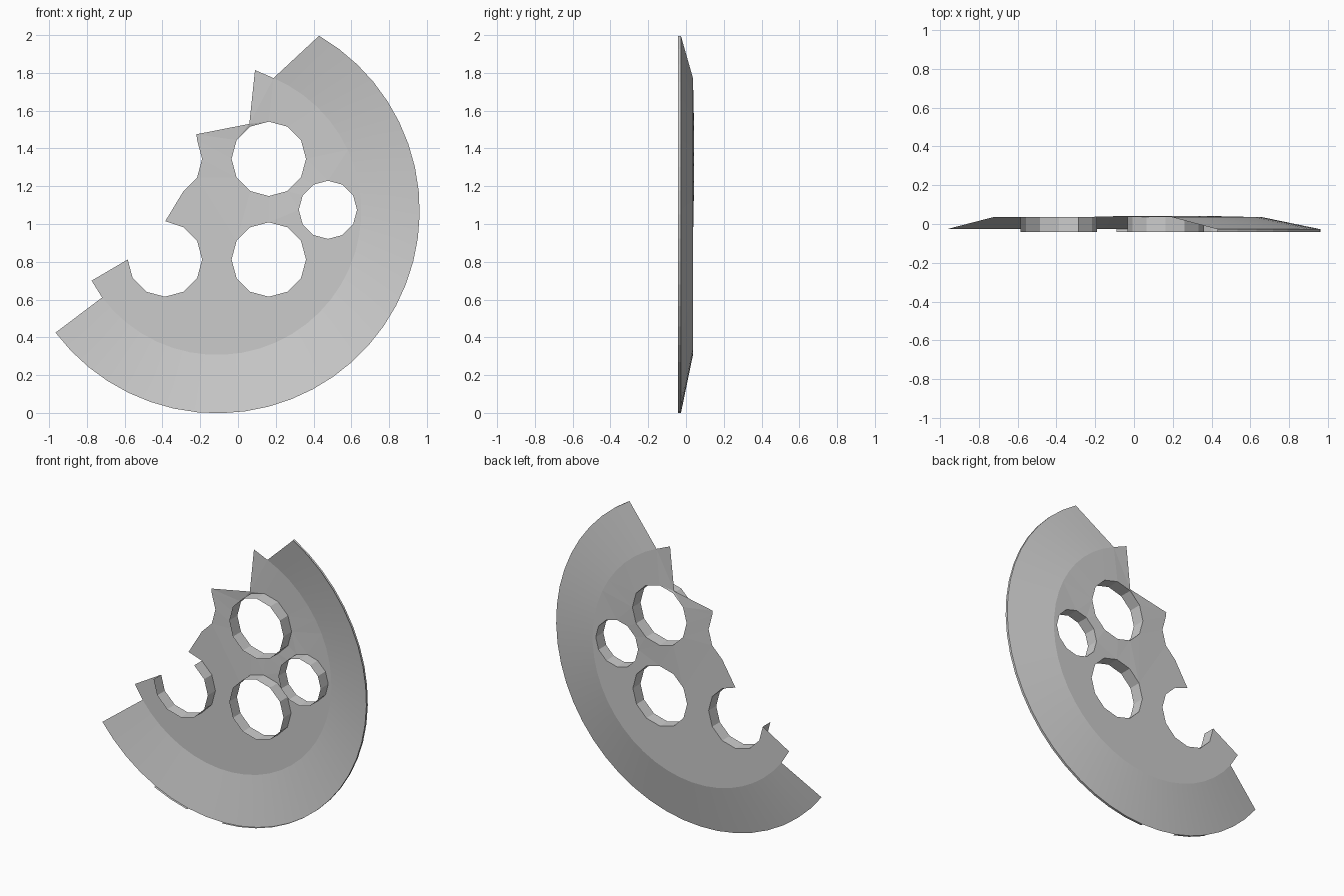
import bpy, bmesh
from math import cos, sin, radians
from mathutils import Vector

if "Cube" in bpy.data.objects:
    bpy.data.objects.remove(bpy.data.objects["Cube"])

CX, CZ = -0.11, 1.07            # disc centre
R_OUT, R_IN = 1.072, 0.763
Y_FRONT, Y_RIM, Y_BACK = -0.042, -0.027, 0.037


def arc(cx, cz, r, a0, a1, n):
    """n + 1 points (x, z) along an arc, angles in degrees."""
    return [(cx + r * cos(radians(a0 + (a1 - a0) * i / n)),
             cz + r * sin(radians(a0 + (a1 - a0) * i / n))) for i in range(n + 1)]


def finish(bm, name, smooth=False):
    me = bpy.data.meshes.new(name)
    bm.to_mesh(me)
    bm.free()
    for p in me.polygons:
        p.use_smooth = smooth
    ob = bpy.data.objects.new(name, me)
    bpy.context.collection.objects.link(ob)
    return ob


def strip(name, pts_a, ya, pts_b, yb, smooth=False):
    """Open band of quads between two rows of points."""
    bm = bmesh.new()
    a = [bm.verts.new((x, ya, z)) for x, z in pts_a]
    b = [bm.verts.new((x, yb, z)) for x, z in pts_b]
    for i in range(len(a) - 1):
        bm.faces.new((a[i], a[i + 1], b[i + 1], b[i]))
    return finish(bm, name, smooth)


# Sloping outer ring
A0, A1, N = 59.8, -143.0, 30
outer = arc(CX, CZ, R_OUT, A0, A1, N)
inner = arc(CX, CZ, R_IN, 67, A1, N)
strip("sloped_ring", outer, Y_RIM, inner, Y_BACK, True)

# Thin lip around the rim, with a missing piece near the bottom
for name, lo, hi in (("rim_lip_main", 0, 22), ("rim_lip_piece", 24, 26)):
    edge = outer[lo:hi + 1]
    strip(name, edge, Y_RIM, edge, Y_FRONT)

# Round holes: x, z, radius
holes = {"upper": (0.163, 1.345, 0.197),
         "lower": (0.163, 0.812, 0.197),
         "side": (0.476, 1.075, 0.154)}
for name, (x, z, r) in holes.items():
    ring = arc(x, z, r, 0, 360, 12)
    strip(name + "_hole_wall", ring, Y_FRONT, ring,
          0.042 if name == "upper" else Y_BACK)

# Broken hole wall on the lower left
broken_low = arc(-0.387, 0.812, 0.197, 180, 450, 9)
strip("broken_hole_wall", broken_low[:9], Y_FRONT, broken_low[:9], Y_BACK)

# Flat centre plate with the broken outline
broken_high = arc(-0.387, 1.345, 0.197, -60, 30, 3)
outline = (inner + [(-0.775, 0.70)] + broken_low[:9] + [(-0.385, 1.015)]
           + broken_high + [(-0.22, 1.475), (0.06, 1.53), (0.09, 1.815)])
loops = [outline] + [arc(x, z, r, 0, 360, 12)[:-1] for x, z, r in holes.values()]
bm = bmesh.new()
edges = []
for pts in loops:
    vs = [bm.verts.new((x, Y_BACK, z)) for x, z in pts]
    edges += [bm.edges.new((vs[i], vs[(i + 1) % len(vs)])) for i in range(len(vs))]
bmesh.ops.triangle_fill(bm, edges=edges, use_beauty=True, normal=Vector((0, -1, 0)))
ux, uz, ur = holes["upper"]
for v in bm.verts:
    if abs(Vector((v.co.x - ux, v.co.z - uz)).length - ur) < 0.002:
        v.co.y = 0.042
finish(bm, "centre_plate")
